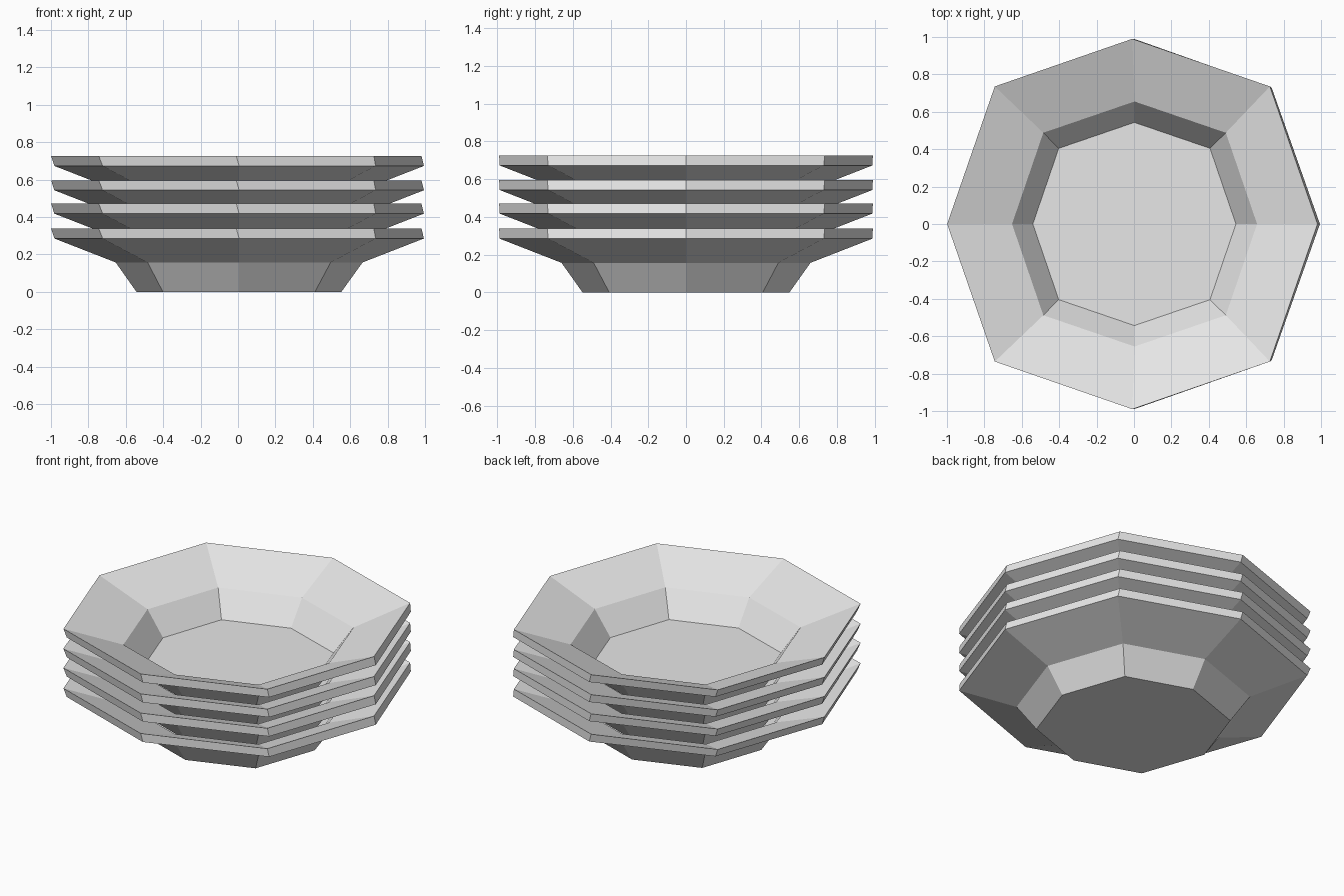
import bpy
import bmesh
import math

if "Cube" in bpy.data.objects:
    bpy.data.objects.remove(bpy.data.objects["Cube"])

# one plain glaze colour for all plates
glaze = bpy.data.materials.new("pale grey glaze")
glaze.diffuse_color = (0.8, 0.8, 0.8, 1)
glaze.use_nodes = True
glaze.node_tree.nodes["Principled BSDF"].inputs["Base Color"].default_value = glaze.diffuse_color

# ring profile: centre x, radius on the axes, radius on the diagonals, height
RINGS = [
    (0.005, 0.548, 0.575, 0.0),      # underside of the foot
    (0.006, 0.660, 0.692, 0.157),    # outer bend
    (0.006, 0.988, 1.032, 0.285),    # lower rim edge
    (-0.009, 0.990, 1.040, 0.338),   # upper rim edge
    (0.003, 0.655, 0.690, 0.209),    # inner bend
    (0.002, 0.543, 0.572, 0.053),    # inner floor
]


def make_plate(name, base_z):
    """Eight-sided solid dish swept through the ring profile."""
    bm = bmesh.new()
    loops = []
    for cx, r_axis, r_diag, z in RINGS:
        loop = []
        for i in range(8):
            a = i * math.pi / 4
            r = r_diag if i % 2 else r_axis
            loop.append(bm.verts.new((cx + r * math.cos(a), r * math.sin(a), z)))
        loops.append(loop)
    for lo, hi in zip(loops, loops[1:]):
        for i in range(8):
            j = (i + 1) % 8
            bm.faces.new((lo[i], lo[j], hi[j], hi[i]))
    bm.faces.new(loops[0][::-1])
    bm.faces.new(loops[-1])
    bmesh.ops.recalc_face_normals(bm, faces=bm.faces)
    mesh = bpy.data.meshes.new(name)
    bm.to_mesh(mesh)
    bm.free()
    mesh.materials.append(glaze)
    obj = bpy.data.objects.new(name, mesh)
    obj.location.z = base_z
    bpy.context.collection.objects.link(obj)


# stack of four plates
for n, z in enumerate((0.0, 0.133, 0.258, 0.388), 1):
    make_plate(f"plate_{n}", z)
